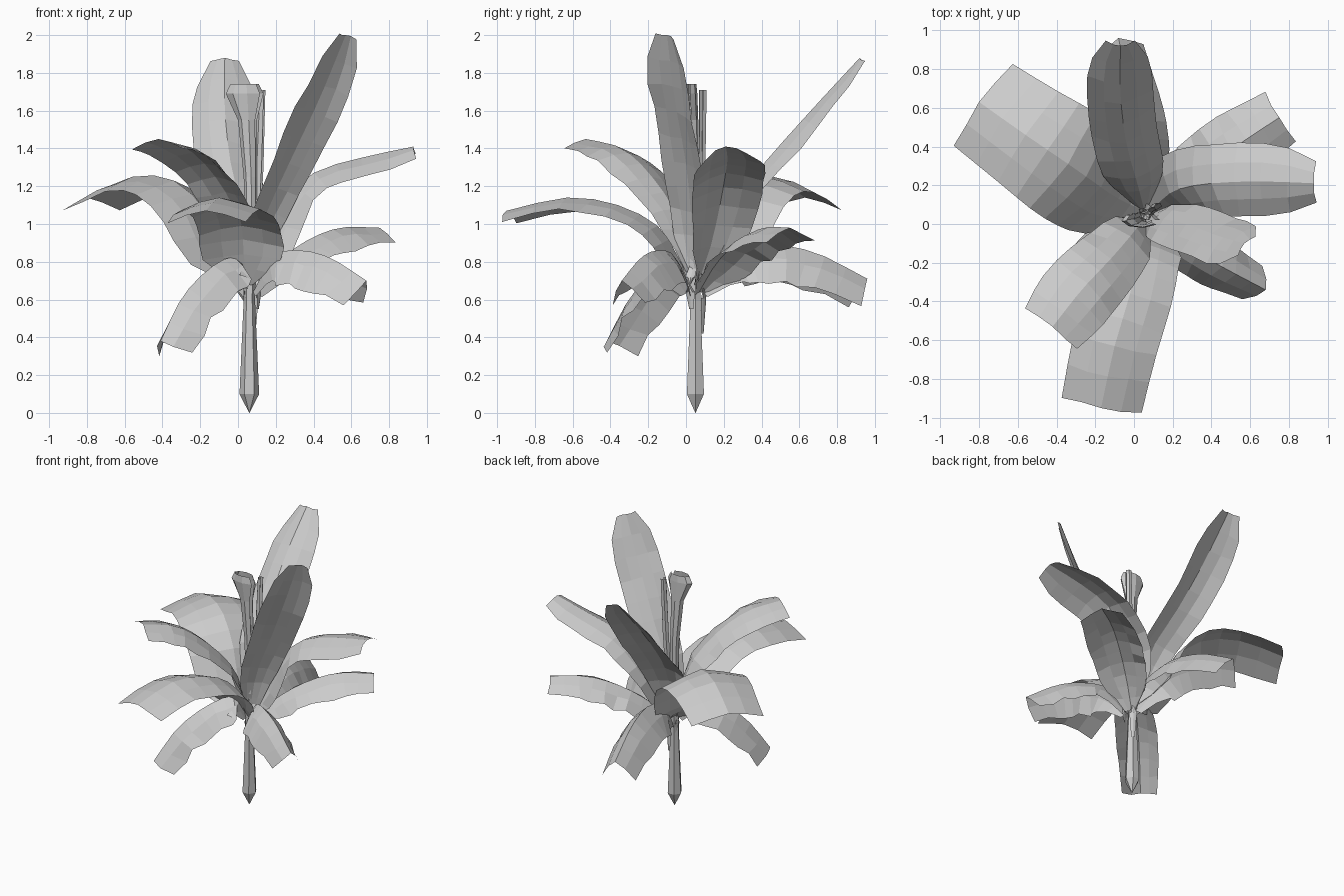
import bpy, math, random
from mathutils import Vector, Matrix

if "Cube" in bpy.data.objects:
    bpy.data.objects.remove(bpy.data.objects["Cube"])

random.seed(4)


def make(name, verts, faces):
    me = bpy.data.meshes.new(name)
    me.from_pydata([tuple(v) for v in verts], [], faces)
    me.update()
    ob = bpy.data.objects.new(name, me)
    bpy.context.collection.objects.link(ob)
    return ob


def grid_faces(rows, cols, wrap=False):
    n = cols if wrap else cols - 1
    return [(i * cols + j, i * cols + (j + 1) % cols,
             (i + 1) * cols + (j + 1) % cols, (i + 1) * cols + j)
            for i in range(rows - 1) for j in range(n)]


def spline(vals, u):
    """Catmull-Rom through the control values, u in 0..1."""
    n = len(vals) - 1
    k = min(int(u * n), n - 1)
    t = u * n - k
    p1, p2 = vals[k], vals[k + 1]
    p0 = vals[k - 1] if k > 0 else p1 * 2 - p2
    p3 = vals[k + 2] if k + 2 <= n else p2 * 2 - p1
    return (p1 * 2 + (p2 - p0) * t + (p0 * 2 - p1 * 5 + p2 * 4 - p3) * t * t
            + (p1 * 3 - p0 - p2 * 3 + p3) * t ** 3) * 0.5


def leaf(name, path, half, fold, roll=0, tip=0, steps=10, wob=0.012):
    """Blade swept along a path; fold > 0 lifts the edges, < 0 droops them.
    tip rounds off the end by pulling the outer points back."""
    pts = [Vector(p) for p in path]
    verts = []
    for i in range(steps + 1):
        u = i / steps
        c = spline(pts, u)
        tan = (spline(pts, min(u + .02, 1)) - spline(pts, max(u - .02, 0))).normalized()
        flat = pts[-1] - pts[0]
        head = Vector((tan.x, tan.y, 0)) + flat.normalized() * .3
        side = Vector((head.y, -head.x, 0)).normalized()
        side = (side - tan * side.dot(tan)).normalized()
        side = Matrix.Rotation(math.radians(roll), 3, tan) @ side
        nor = side.cross(tan).normalized()
        w = max(spline(half, u), .012)
        if tip and u > .8:
            w *= math.sqrt(1 - tip * ((u - .8) / .2) ** 2)
        for s in (-1, -.5, 0, .5, 1):
            j = wob * abs(s) * min(1, w / .1)
            p = c + side * s * w + nor * fold * w * abs(s) ** 1.4
            p += tan * random.uniform(-j, j) + nor * random.uniform(-j, j)
            verts.append(p)
    return make(name, verts, grid_faces(steps + 1, 5))


def tube(name, rings, sides, arc=1.0):
    """Rings of (x, y, z, rx, ry); arc < 1 leaves the roll open."""
    verts = []
    for x, y, z, rx, ry in rings:
        for k in range(sides):
            a = math.tau * arc * k / (sides if arc == 1 else sides - 1)
            verts.append((x + rx * math.cos(a), y + ry * math.sin(a), z))
    return make(name, verts, grid_faces(len(rings), sides, arc == 1))


# Stem with pointed foot
tube("stem", [(.06, .05, 0, .001, .001), (.06, .05, .1, .052, .052),
              (.06, .05, .6, .03, .03), (.06, .05, .78, .035, .035),
              (.06, .05, 1.0, .03, .03)], 6)

# Rolled young leaves in the middle
tube("rolled_leaf_large", [(.07, .04, .85, .03, .03), (.065, .04, 1.25, .035, .03),
                           (.05, .03, 1.55, .05, .035), (.035, .02, 1.69, .1, .04),
                           (.035, .02, 1.74, .075, .035)], 8, .9)
tube("rolled_leaf_small", [(.09, .07, .85, .02, .02), (.11, .085, 1.3, .025, .02),
                           (.125, .09, 1.71, .02, .022)], 6, .85)

# Upright leaves
leaf("tall_leaf_right", [(.07, .04, .7), (.13, .03, 1.0), (.27, .0, 1.32),
                         (.43, -.06, 1.66), (.57, -.1, 2.0)],
     [.04, .12, .15, .155, .15], -.2, roll=-30, tip=.8)
leaf("tall_leaf_back", [(.05, .08, .7), (.02, .2, 1.06), (-.04, .42, 1.33),
                        (-.07, .67, 1.61), (-.07, .92, 1.88)],
     [.03, .15, .17, .17, .15], -.4, tip=.75)

# Middle arching leaves
leaf("middle_leaf_right", [(.08, .06, .68), (.15, .13, .88), (.23, .18, 1.1),
                           (.4, .21, 1.27), (.65, .22, 1.35), (.93, .21, 1.41)],
     [.03, .16, .19, .19, .19, .17], -.4, roll=8, tip=.6)
leaf("middle_leaf_front_left", [(.05, .03, .75), (.0, -.04, 1.03), (-.12, -.18, 1.25),
                                (-.27, -.34, 1.4), (-.42, -.53, 1.45)],
     [.04, .14, .18, .2, .19], -.3, tip=.2)
leaf("wide_leaf_left", [(.05, .07, .68), (-.08, .13, .82), (-.17, .19, 1.06),
                        (-.34, .31, 1.23), (-.56, .46, 1.25), (-.8, .63, 1.14)],
     [.03, .24, .29, .3, .28, .26], -.3, wob=.008)
leaf("wide_leaf_front", [(.05, .03, .68), (.03, -.05, .84), (.02, -.15, .99),
                         (-.02, -.36, 1.1), (-.1, -.63, 1.14), (-.17, -.95, 1.07)],
     [.03, .21, .22, .22, .22, .21], -.3, wob=.008)

# Low drooping leaves
leaf("low_leaf_front_left", [(.05, .03, .66), (.0, -.01, .82), (-.13, -.13, .78),
                             (-.29, -.29, .62), (-.41, -.42, .38)],
     [.03, .12, .14, .14, .12], -1.05, wob=.018)
leaf("low_leaf_front_right", [(.08, .02, .64), (.19, -.06, .83), (.33, -.15, .86),
                              (.49, -.24, .82), (.68, -.34, .7)],
     [.03, .12, .13, .13, .1], -1.4, wob=.018)
leaf("low_leaf_back_right", [(.08, .07, .64), (.2, .16, .79), (.36, .28, .91),
                             (.54, .41, .98), (.75, .55, .98)],
     [.04, .15, .18, .18, .15], -.55, wob=.018)
leaf("low_leaf_back", [(.06, .08, .64), (.05, .2, .82), (.03, .42, .89),
                       (-.02, .68, .85), (-.08, .96, .71)],
     [.03, .13, .15, .15, .12], -1.35, wob=.018)

# Short dried leaf sheaths hanging around the crown
for k, (dx, dy, zb) in enumerate([(.03, .05, .42), (-.03, .0, .5), (.06, -.03, .55)]):
    x, y = .06, .05
    leaf(f"dried_sheath_{k + 1}", [(x + dx * .3, y + dy * .3, .78), (x + dx, y + dy, .68),
                                   (x + dx * .8, y + dy * .8, zb)],
         [.02, .03, .012], .3, steps=3, wob=.005)
